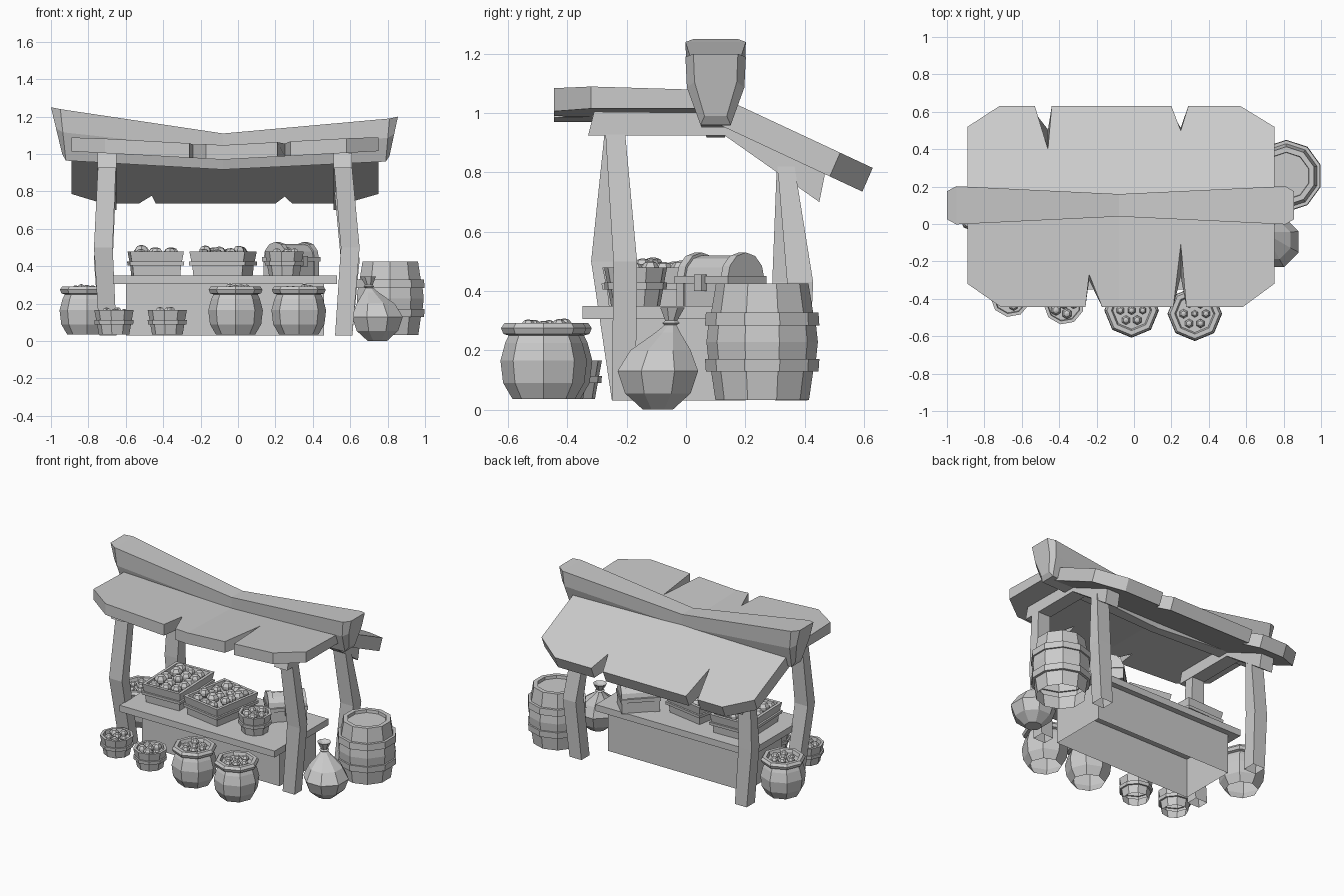
import bpy, bmesh, math, random

random.seed(4)
cube = bpy.data.objects.get("Cube")
if cube:
    bpy.data.objects.remove(cube)

grey = bpy.data.materials.new("plain_grey")
grey.use_nodes = True
grey.diffuse_color = (0.6, 0.6, 0.6, 1)
grey.node_tree.nodes["Principled BSDF"].inputs["Base Color"].default_value = (0.6, 0.6, 0.6, 1)


def finish(name, bm, loc=(0, 0, 0), turn=0):
    bmesh.ops.recalc_face_normals(bm, faces=bm.faces)
    mesh = bpy.data.meshes.new(name)
    bm.to_mesh(mesh)
    bm.free()
    mesh.materials.append(grey)
    obj = bpy.data.objects.new(name, mesh)
    obj.location = loc
    obj.rotation_euler.z = math.radians(turn)
    bpy.context.collection.objects.link(obj)


def add_loft(bm, rings, base=True):
    """Skin a list of equal-length point rings; cap the end and, if asked, the base."""
    rows = [[bm.verts.new(p) for p in ring] for ring in rings]
    n = len(rows[0])
    for a, b in zip(rows, rows[1:]):
        for i in range(n):
            j = (i + 1) % n
            bm.faces.new((a[i], a[j], b[j], b[i]))
    if base:
        bm.faces.new(rows[0][::-1])
    bm.faces.new(rows[-1])


def circle(r, z, sides, cx=0, cy=0):
    return [(cx + r * math.cos((i + 0.5) * math.tau / sides),
             cy + r * math.sin((i + 0.5) * math.tau / sides), z) for i in range(sides)]


def rect(x, y, z, hx, hy):
    return [(x - hx, y - hy, z), (x + hx, y - hy, z), (x + hx, y + hy, z), (x - hx, y + hy, z)]


def loft(name, rings, loc=(0, 0, 0), turn=0, base=True):
    bm = bmesh.new()
    add_loft(bm, rings, base)
    finish(name, bm, loc, turn)


def lathe(name, profile, sides, loc, turn=0):
    """Vessel with a hollow underside."""
    loft(name, [circle(r, z, sides) for r, z in profile], loc, turn, base=False)


def fruit(name, spots, size, loc, turn=0):
    """A heap of small rounded, faceted fruits."""
    shape = [(0.45, -0.85), (0.95, -0.3), (0.97, 0.25), (0.6, 0.75), (0.15, 0.9)]
    bm = bmesh.new()
    for x, y in spots:
        s, lift = size * random.uniform(0.85, 1.15), random.uniform(-0.3, 0.3) * size
        add_loft(bm, [circle(r * s, z * s + lift, 6, x, y) for r, z in shape])
    finish(name, bm, loc, turn)


def ring_spots(r, n):
    return [(0, 0)] + [(r * math.cos(i * math.tau / n), r * math.sin(i * math.tau / n))
                       for i in range(n)]


# Ridge beam, bent at the middle
def beam_ring(xt, xb, top, bot, w):
    section = [(-1, 0), (1, 0), (0.95, 0.45), (0.5, 1), (-0.5, 1), (-0.95, 0.45)]
    return [(xt + (xb - xt) * t, 0.1 + w * s, top + (bot - top) * t) for s, t in section]

loft("ridge_beam", [beam_ring(-1, -0.94, 1.25, 1.0, 0.075), beam_ring(-0.95, -0.92, 1.24, 0.965, 0.102),
                    beam_ring(-0.08, -0.08, 1.11, 0.917, 0.06), beam_ring(0.81, 0.79, 1.19, 0.96, 0.102),
                    beam_ring(0.855, 0.81, 1.2, 0.99, 0.075)])


# Roof panels with clipped corners and wedge notches that are shallower underneath
def panel(name, outline, top, bottom, shift, tips):
    bm = bmesh.new()
    bm.faces.new([bm.verts.new((x, y, 0)) for x, y in outline])
    bmesh.ops.bisect_plane(bm, geom=bm.verts[:] + bm.edges[:] + bm.faces[:],
                           plane_co=(-0.08, 0, 0), plane_no=(1, 0, 0))
    for v in bm.verts:
        v.co.z = top(v.co.x, v.co.y)
    new = bmesh.ops.extrude_face_region(bm, geom=bm.faces[:], use_keep_orig=True)["geom"]
    for v in (g for g in new if isinstance(g, bmesh.types.BMVert)):
        for x, y in tips:
            if abs(v.co.x - x) < 0.005:
                v.co.y = y
        v.co.z = bottom(v.co.x, v.co.y)
        v.co.y += shift
    finish(name, bm)

panel("front_awning",
      [(-0.89, 0.1), (-0.89, -0.32), (-0.71, -0.445), (-0.26, -0.445), (-0.24, -0.27), (-0.17, -0.445),
       (0.21, -0.445), (0.25, -0.11), (0.28, -0.445), (0.58, -0.445), (0.75, -0.32), (0.75, 0.1)],
      lambda x, y: 1.048 + 0.055 * abs(x + 0.08) - 0.03 * (y + 0.45),
      lambda x, y: 0.97 + 0.055 * abs(x + 0.08), 0, [(-0.24, -0.3), (0.25, -0.28)])
panel("rear_awning",
      [(0.75, 0.1), (0.75, 0.52), (0.57, 0.63), (0.29, 0.63), (0.25, 0.5), (0.2, 0.63),
       (-0.44, 0.63), (-0.46, 0.4), (-0.53, 0.63), (-0.72, 0.63), (-0.89, 0.52), (-0.89, 0.1)],
      lambda x, y: 1.03 - 0.467 * (y - 0.17),
      lambda x, y: 0.95 - 0.467 * (y - 0.17), -0.035, [(-0.46, 0.54), (0.25, 0.55)])

# Bent rafters and posts on both sides
rafter = [(-0.33, 0.925), (0.13, 0.925), (0.45, 0.70), (0.47, 0.8), (0.16, 1.0), (-0.31, 1.005)]
for side, x, knee, bottom, front_y, rear_y, rear_bottom in (
        ("left", 0.56, 0.6, 0.565, -0.205, 0.385, 0.365),
        ("right", -0.7, -0.72, -0.695, -0.28, 0.335, 0.345)):
    loft(side + "_rafter", [[(x + d, y, z) for y, z in rafter] for d in (-0.05, 0.05)])
    loft(side + "_front_post", [rect(bottom, -0.21, 0.03, 0.046, 0.04),
                                rect(knee, front_y, 0.5, 0.05, 0.04),
                                rect(x, -0.24, 0.95, 0.048, 0.033)], base=False)
    loft(side + "_rear_post", [rect(bottom, rear_bottom, 0.03, 0.046, 0.045),
                               rect(knee, rear_y, 0.43, 0.05, 0.044),
                               rect(x, 0.335, 0.84, 0.048, 0.028)], base=False)

# Counter, hollow underneath
loft("counter_body", [rect(-0.07, 0, z, 0.53, 0.2) for z in (0.03, 0.307)], base=False)
loft("counter_top", [rect(-0.07, -0.055, z, 0.598, 0.295) for z in (0.305, 0.35)])

# Produce crates with a belt around each
for name, x, y, hx, hy, turn in (("crate_a", -0.44, -0.03, 0.14, 0.195, 2), ("crate_b", -0.08, -0.075, 0.147, 0.18, -10)):
    sizes = [(-0.015, 0), (-0.01, 0.055), (0.004, 0.055), (0.006, 0.075), (-0.006, 0.075),
             (0.004, 0.13), (-0.016, 0.13), (-0.022, 0.1)]
    loft(name, [rect(0, 0, z, hx + d, hy + d) for d, z in sizes], (x, y, 0.35), turn)
    spots = [(hx * a + random.uniform(-0.015, 0.015), hy * b + random.uniform(-0.015, 0.015))
             for a in (-0.55, 0, 0.55) for b in (-0.7, -0.35, 0, 0.35, 0.7)]
    fruit(name + "_fruit", spots, 0.036, (x, y, 0.469), turn)

# Small buckets, two on the ground and one on the counter
bucket = [(0.084, 0), (0.094, 0.055), (0.106, 0.055), (0.108, 0.078), (0.098, 0.078),
          (0.108, 0.13), (0.09, 0.13), (0.086, 0.105)]
for i, place in enumerate([(-0.66, -0.39, 0.035), (-0.375, -0.43, 0.035), (0.25, -0.17, 0.35)]):
    lathe("bucket_%d" % i, bucket, 9, place)
    fruit("bucket_fruit_%d" % i, ring_spots(0.052, 5), 0.027, (place[0], place[1], place[2] + 0.117))

# Round pots
pot = [(0.105, 0), (0.137, 0.055), (0.146, 0.13), (0.13, 0.19), (0.118, 0.215), (0.136, 0.22),
       (0.144, 0.24), (0.132, 0.257), (0.108, 0.257), (0.1, 0.235)]
for i, place in enumerate([(-0.013, -0.462, 0.035), (0.325, -0.48, 0.035), (-0.808, 0.085, 0.035)]):
    lathe("pot_%d" % i, pot, 8, place, 22.5)
    fruit("pot_fruit_%d" % i, ring_spots(0.06, 6), 0.023, (place[0], place[1], place[2] + 0.242))

# Barrel with two hoops and a recessed lid
lathe("barrel", [(0.158, 0), (0.172, 0.095), (0.19, 0.095), (0.193, 0.138), (0.182, 0.138), (0.188, 0.195),
                 (0.182, 0.25), (0.193, 0.25), (0.19, 0.295), (0.172, 0.295), (0.156, 0.392),
                 (0.127, 0.392), (0.125, 0.372)], 10, (0.814, 0.257, 0.033))

# Tied sack leaning to one side
sack = [(0.055, 0, 0), (0.12, 0.055, 0), (0.147, 0.13, 0), (0.11, 0.2, 0.2), (0.045, 0.26, 0.75),
        (0.022, 0.285, 0.95), (0.032, 0.292, 1), (0.022, 0.3, 1), (0.045, 0.345, 1.1), (0.015, 0.33, 1.1)]
loft("sack", [circle(r, z, 8, 0.745 - 0.045 * t, -0.095 + 0.045 * t) for r, z, t in sack])


# Treasure chest: arched body, lid straps, rim and latch
def arch(x, r, base, grow=0):
    pts = [(x, -r, base), (x, r, base)]
    return pts + [(x, r * math.cos(i * math.pi / 6), 0.09 + (0.08 + grow) * math.sin(i * math.pi / 6))
                  for i in range(7)]

place, turn = (0.285, 0.116, 0.35), 45
loft("chest", [arch(x, 0.08, 0) for x in (-0.112, 0.112)], place, turn)
for i, x in enumerate((-0.105, 0.105)):
    loft("chest_strap_%d" % i, [arch(x + d, 0.088, 0, 0.01) for d in (-0.017, 0.017)], place, turn)
loft("chest_rim", [rect(0, 0, z, 0.128, 0.092) for z in (0.075, 0.1)], place, turn)
loft("chest_latch", [rect(0, -0.096, z, 0.018, 0.012) for z in (0.05, 0.105)], place, turn)
